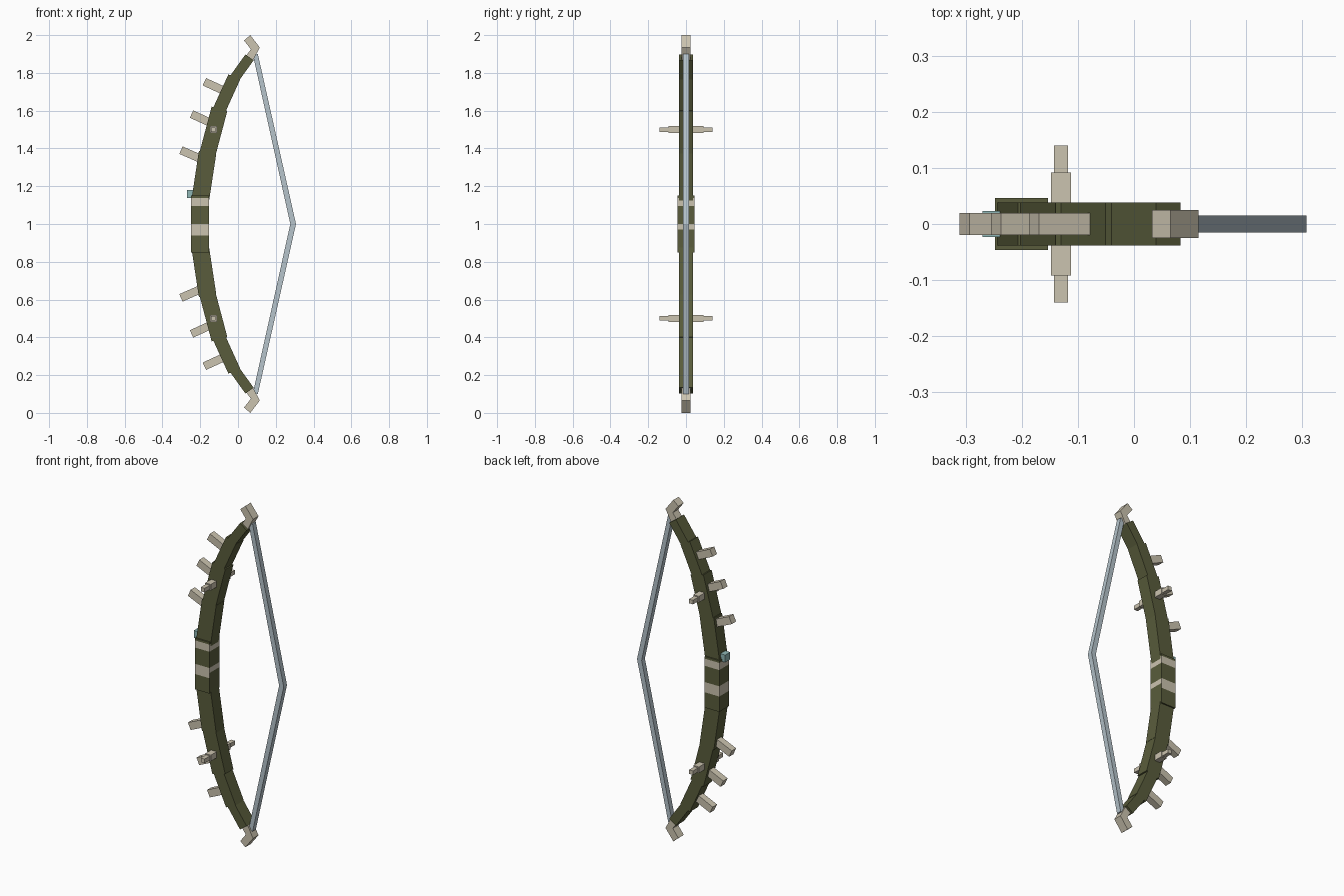
import bpy
import bmesh
from mathutils import Vector

if "Cube" in bpy.data.objects:
    bpy.data.objects.remove(bpy.data.objects["Cube"], do_unlink=True)


def material(name, srgb):
    color = [(c / 255) ** 2.2 for c in srgb] + [1]
    mat = bpy.data.materials.new(name)
    mat.use_nodes = True
    mat.diffuse_color = color
    bsdf = mat.node_tree.nodes["Principled BSDF"]
    bsdf.inputs["Base Color"].default_value = color
    bsdf.inputs["Roughness"].default_value = 0.9
    return mat


OLIVE = material("olive_wood", (90, 93, 62))
BONE = material("pale_bone", (202, 194, 174))
CORD = material("grey_blue_cord", (180, 194, 202))
TEAL = material("pale_teal", (142, 182, 180))


def prism(name, outline, half_depth, mat, centre_y=0):
    """Extrude an outline in the xz plane symmetrically along y."""
    bm = bmesh.new()
    verts = [bm.verts.new((x, centre_y - half_depth, z)) for x, z in outline]
    face = bm.faces.new(verts)
    moved = bmesh.ops.extrude_face_region(bm, geom=[face])["geom"]
    top = [v for v in moved if isinstance(v, bmesh.types.BMVert)]
    bmesh.ops.translate(bm, verts=top, vec=(0, 2 * half_depth, 0))
    bmesh.ops.recalc_face_normals(bm, faces=bm.faces)
    mesh = bpy.data.meshes.new(name)
    bm.to_mesh(mesh)
    bm.free()
    mesh.materials.append(mat)
    obj = bpy.data.objects.new(name, mesh)
    bpy.context.collection.objects.link(obj)
    return obj


def bar(start, end, width):
    """Outline of a straight bar between two points."""
    a, b = Vector(start), Vector(end)
    d = (b - a).normalized()
    side = Vector((-d.y, d.x)) * width / 2
    return [a - side, b - side, b + side, a + side]


def rect(x0, x1, z0, z1):
    return [(x0, z0), (x1, z0), (x1, z1), (x0, z1)]


def both_ends(name, outline, half_depth, mat, centre_y=0):
    """Make a part on the upper limb and its mirror on the lower limb."""
    prism("upper_" + name, outline, half_depth, mat, centre_y)
    flipped = [(x, 2 - z) for x, z in outline]
    prism("lower_" + name, flipped, half_depth, mat, centre_y)


# Grip with wrapped bands cut into its sides
grip = prism("grip", rect(-0.248, -0.153, 0.85, 1.15), 0.046, OLIVE)
grip.data.materials.append(BONE)
bm = bmesh.new()
bm.from_mesh(grip.data)
for z in (0.94, 0.97, 1.0, 1.095, 1.137):
    bmesh.ops.bisect_plane(bm, geom=bm.verts[:] + bm.edges[:] + bm.faces[:],
                           plane_co=(0, 0, z), plane_no=(0, 0, 1))
for f in bm.faces:
    z = f.calc_center_median().z
    low = 0.97 if f.normal.x > 0.5 else 0.94
    if abs(f.normal.z) < 0.5 and (low < z < 1.0 or 1.095 < z < 1.137):
        f.material_index = 1
bm.to_mesh(grip.data)
bm.free()

# Curved limbs in straight segments that get thinner
limb = [((-0.199, 1.13), (-0.161, 1.38), 0.093),
        ((-0.163, 1.365), (-0.098, 1.61), 0.086),
        ((-0.101, 1.60), (-0.020, 1.778), 0.068),
        ((-0.023, 1.765), (0.061, 1.882), 0.053)]
for i, (a, b, w) in enumerate(limb):
    both_ends(f"limb_segment_{i + 1}", bar(a, b, w), 0.038, OLIVE)

# Hooked tips
both_ends("tip", [(0.065, 2.0), (0.032, 1.972), (0.068, 1.925),
                  (0.045, 1.893), (0.081, 1.868), (0.115, 1.935)], 0.025, BONE)

# Spikes along the outer curve
spikes = [((-0.178, 1.753), (-0.080, 1.708)),
          ((-0.246, 1.582), (-0.145, 1.536)),
          ((-0.302, 1.391), (-0.200, 1.346))]
for i, (a, b) in enumerate(spikes):
    both_ends(f"outer_spike_{i + 1}", bar(a, b, 0.043), 0.02, BONE)

# Stepped pegs on the front and back of each limb
for label, s in (("front", -1), ("back", 1)):
    both_ends(label + "_peg_base", rect(-0.148, -0.112, 1.482, 1.518),
              0.031, BONE, s * 0.061)
    both_ends(label + "_peg_end", rect(-0.143, -0.118, 1.488, 1.512),
              0.025, BONE, s * 0.115)

# Arrow rest
prism("arrow_rest", rect(-0.27, -0.235, 1.137, 1.18), 0.023, TEAL)

# Drawn string
both_ends("string", [(0.277, 1.0), (0.307, 1.0), (0.105, 1.90), (0.078, 1.90)],
          0.015, CORD)
